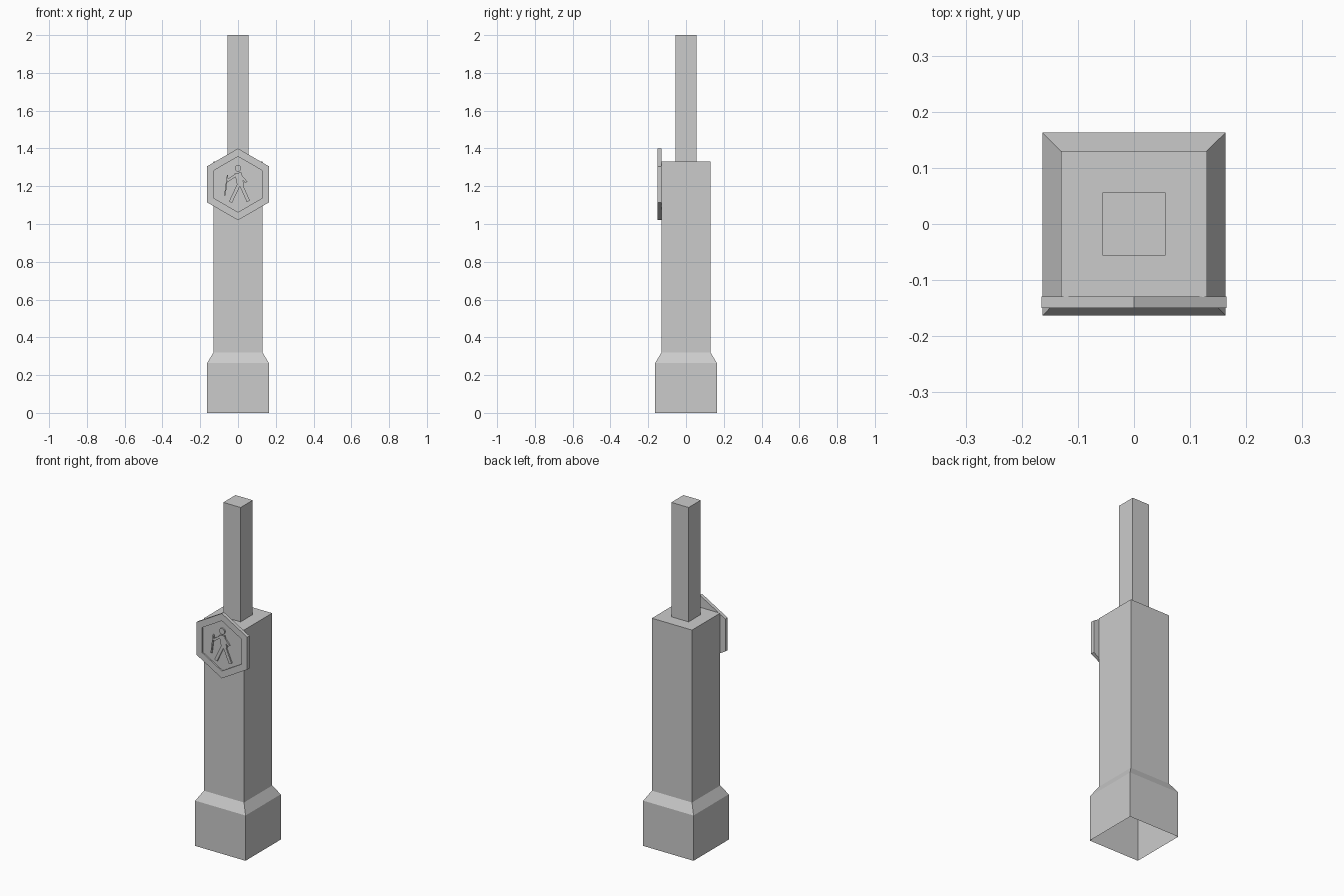
import bpy, bmesh, math
from mathutils import Vector

cube = bpy.data.objects.get("Cube")
if cube:
    bpy.data.objects.remove(cube, do_unlink=True)

GREY = (0.6, 0.6, 0.6, 1)
grey = bpy.data.materials.new("plain_grey")
grey.use_nodes = True
grey.diffuse_color = GREY
grey.node_tree.nodes["Principled BSDF"].inputs["Base Color"].default_value = GREY


def finish(name, bm):
    bmesh.ops.recalc_face_normals(bm, faces=bm.faces)
    mesh = bpy.data.meshes.new(name)
    bm.to_mesh(mesh)
    bm.free()
    mesh.materials.append(grey)
    bpy.context.collection.objects.link(bpy.data.objects.new(name, mesh))


def loft(bm, rings, cap_start=True):
    """Skin a row of equal-sized point rings and cap the ends."""
    loops = [[bm.verts.new(p) for p in ring] for ring in rings]
    n = len(loops[0])
    for a, b in zip(loops, loops[1:]):
        for i in range(n):
            j = (i + 1) % n
            bm.faces.new((a[i], a[j], b[j], b[i]))
    bm.faces.new(loops[-1])
    if cap_start:
        bm.faces.new(loops[0])


def square(half, z):
    return [(sx * half, sy * half, z) for sx, sy in ((-1, -1), (1, -1), (1, 1), (-1, 1))]


def disc(n, r, y, x=0, z=0):
    turns = [math.pi / 2 + math.tau * i / n for i in range(n)]
    return [(x + r * math.cos(t), y, z + r * math.sin(t)) for t in turns]


# Post with a wider chamfered foot, open underneath
bm = bmesh.new()
loft(bm, [square(0.163, 0), square(0.163, 0.265), square(0.13, 0.32), square(0.13, 1.33)],
     cap_start=False)
finish("post", bm)

# Slim square pole on top
bm = bmesh.new()
loft(bm, [square(0.056, 1.33), square(0.056, 2)])
finish("pole", bm)

# Hexagonal sign with a recessed face inside a raised rim
FRONT, FLOOR, MID = -0.15, -0.142, 1.21
bm = bmesh.new()
loft(bm, [disc(6, r, y, z=MID) for r, y in
          ((0.19, -0.129), (0.19, FRONT), (0.147, FRONT), (0.147, FLOOR))])
finish("sign_plate", bm)

# Raised walking figure with a staff: start, end and width of each bar
BARS = [
    ((0.0, 0.06), (0.015, -0.01), 0.036),     # torso
    ((0.015, 0.0), (0.055, -0.09), 0.018),    # rear leg
    ((0.005, 0.0), (-0.04, -0.095), 0.018),   # front leg
    ((-0.01, 0.05), (-0.055, 0.02), 0.013),   # front arm
    ((0.01, 0.05), (0.045, 0.01), 0.013),     # rear arm
    ((-0.055, 0.05), (-0.07, -0.06), 0.007),  # staff
]
bm = bmesh.new()
for a, b, width in BARS:
    a, b = Vector(a), Vector(b)
    side = (b - a).orthogonal().normalized() * width / 2
    corners = (a + side, b + side, b - side, a - side)
    loft(bm, [[(c.x, y, MID + c.y) for c in corners] for y in (FLOOR, FRONT)])
loft(bm, [disc(10, 0.018, y, z=MID + 0.085) for y in (FLOOR, FRONT)])
finish("walking_figure", bm)
